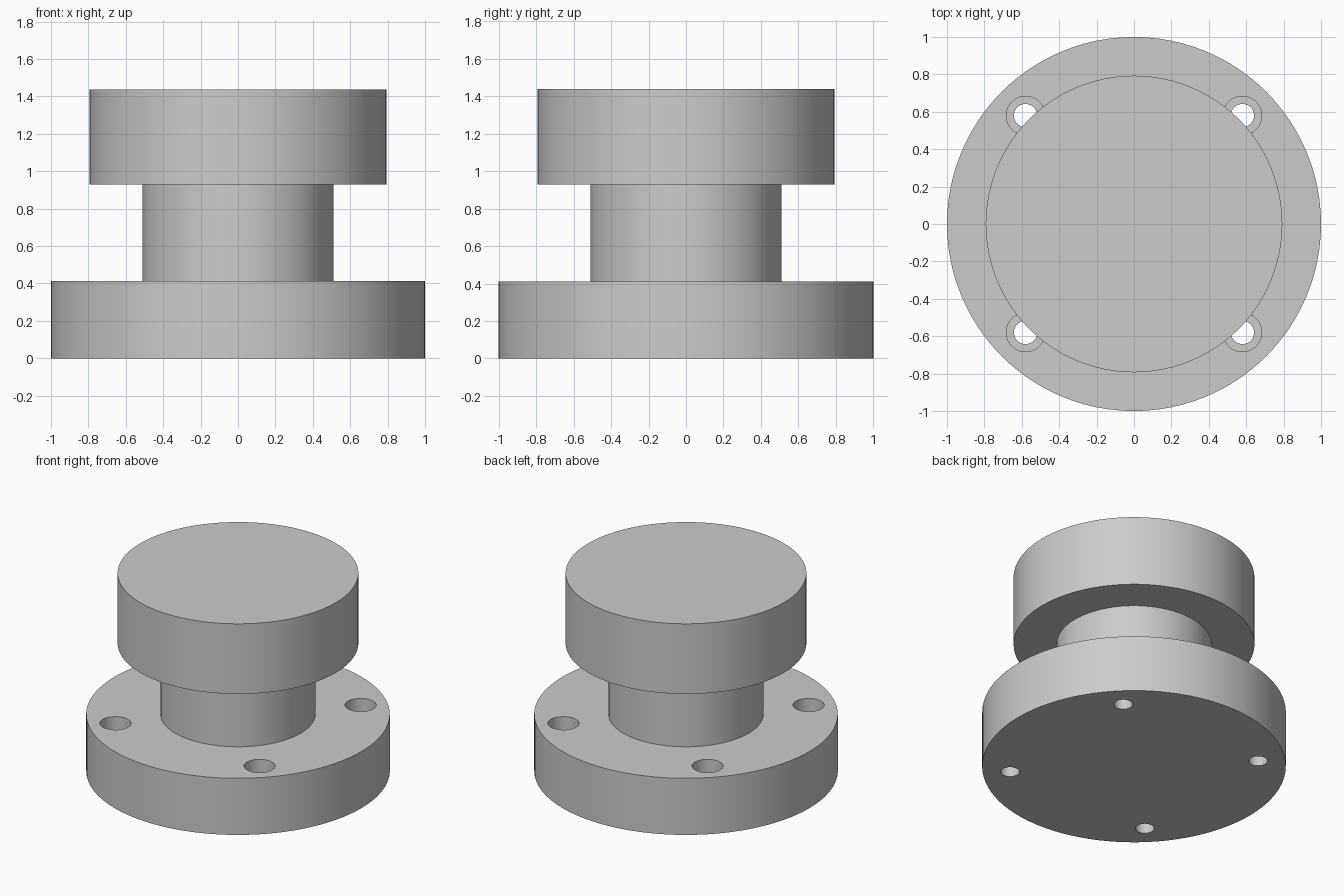
import bpy
import math

cube = bpy.data.objects.get("Cube")
if cube:
    bpy.data.objects.remove(cube, do_unlink=True)

# Single plain grey
grey = bpy.data.materials.new("plain_grey")
grey.use_nodes = True
colour = (0.6, 0.6, 0.6, 1)
grey.diffuse_color = colour
grey.node_tree.nodes["Principled BSDF"].inputs["Base Color"].default_value = colour


def cylinder(name, radius, bottom, top, x=0, y=0, sides=96):
    bpy.ops.mesh.primitive_cylinder_add(
        vertices=sides, radius=radius, depth=top - bottom,
        location=(x, y, (bottom + top) / 2))
    obj = bpy.context.object
    obj.name = name
    obj.data.materials.append(grey)
    return obj


BASE_TOP, NECK_TOP, HEAD_TOP = 0.412, 0.928, 1.438
HOLE = 0.58
BORE_FLOOR = 0.2

# Flange, neck and head
base = cylinder("base_flange", 1.0, 0, BASE_TOP)
neck = cylinder("neck", 0.51, BASE_TOP, NECK_TOP)
head = cylinder("head", 0.793, NECK_TOP, HEAD_TOP)

# Four counterbored screw holes
for sx in (-1, 1):
    for sy in (-1, 1):
        x, y = sx * HOLE, sy * HOLE
        cutters = (cylinder("screw_hole_cutter", 0.062, -0.1, BASE_TOP + 0.2, x, y, 48),
                   cylinder("counterbore_cutter", 0.103, BORE_FLOOR, BASE_TOP + 0.1, x, y, 48))
        for cutter in cutters:
            cutter.hide_render = True
            cutter.hide_set(True)
            cut = base.modifiers.new(cutter.name, "BOOLEAN")
            cut.operation = "DIFFERENCE"
            cut.solver = "EXACT"
            cut.object = cutter

# Apply the cuts and remove the cutters
bpy.ops.object.select_all(action="DESELECT")
base.select_set(True)
bpy.context.view_layer.objects.active = base
for mod in list(base.modifiers):
    cutter = mod.object
    bpy.ops.object.modifier_apply(modifier=mod.name)
    bpy.data.objects.remove(cutter, do_unlink=True)

# Smooth walls with crisp rims
for obj in (base, neck, head):
    bpy.ops.object.select_all(action="DESELECT")
    obj.select_set(True)
    bpy.context.view_layer.objects.active = obj
    bpy.ops.object.shade_smooth_by_angle(angle=math.radians(30))
